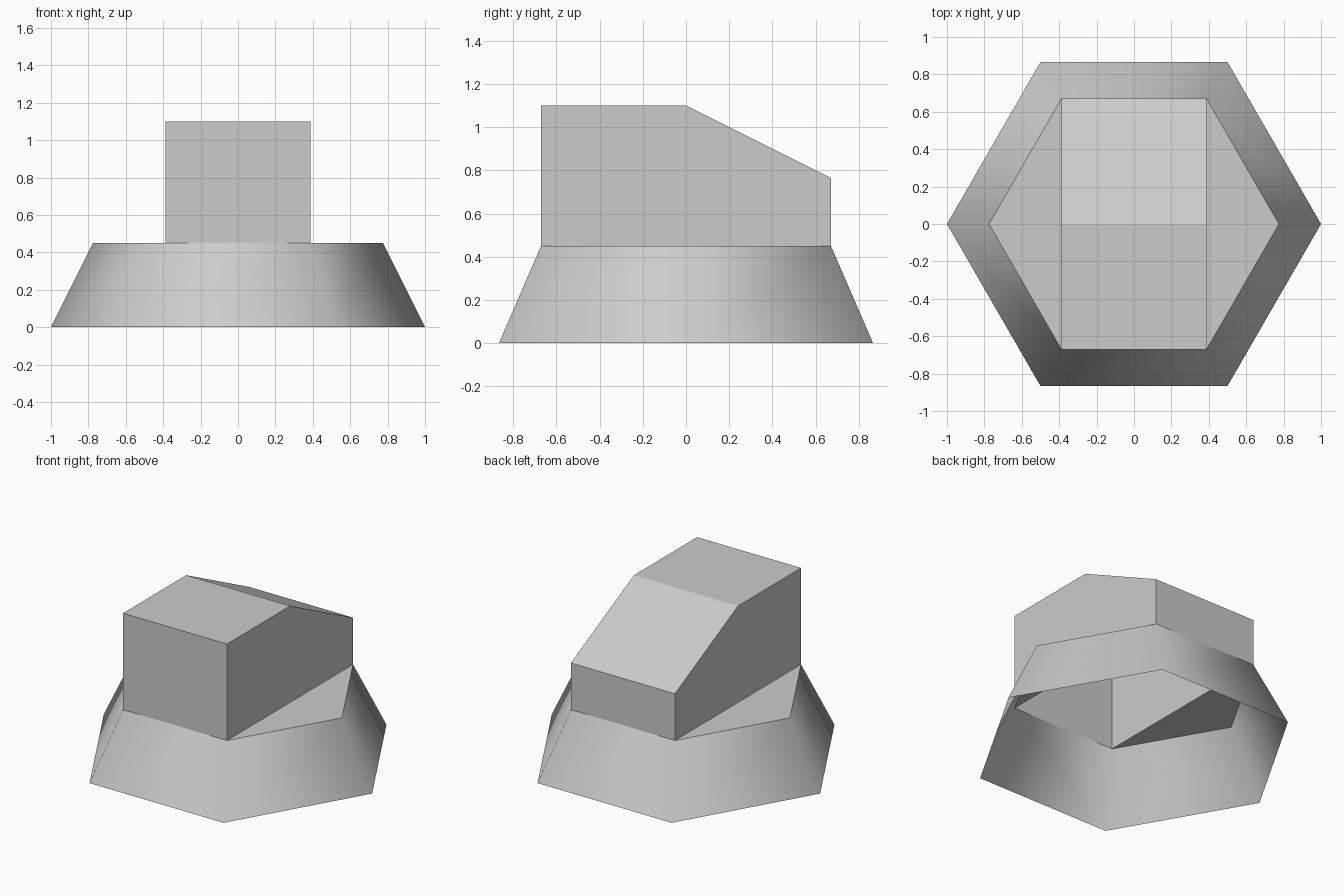
import bpy
from math import cos, sin, pi

cube = bpy.data.objects.get("Cube")
if cube:
    bpy.data.objects.remove(cube, do_unlink=True)

# One plain grey
GREY = (0.6, 0.6, 0.6, 1)
grey = bpy.data.materials.new("plain grey")
grey.use_nodes = True
grey.diffuse_color = GREY
grey.node_tree.nodes["Principled BSDF"].inputs["Base Color"].default_value = GREY

R_BASE, R_TOP, H_SKIRT = 1.0, 0.775, 0.45
H_ROOF, H_BACK = 1.1, 0.765


def hexagon(radius, z):
    return [(radius * cos(i * pi / 3), radius * sin(i * pi / 3), z) for i in range(6)]


def add_part(name, verts, faces, smooth=False):
    mesh = bpy.data.meshes.new(name)
    mesh.from_pydata(verts, [], faces)
    mesh.materials.append(grey)
    mesh.polygons.foreach_set("use_smooth", [smooth] * len(faces))
    mesh.update()
    obj = bpy.data.objects.new(name, mesh)
    bpy.context.collection.objects.link(obj)
    return obj


# Flared skirt, open below, softly shaded around its corners
add_part("skirt", hexagon(R_BASE, 0) + hexagon(R_TOP, H_SKIRT),
         [(i, (i + 1) % 6, (i + 1) % 6 + 6, i + 6) for i in range(6)], smooth=True)

# Flat triangular ledges on either side of the housing
rim = hexagon(R_TOP, H_SKIRT)
add_part("left_ledge", [rim[5], rim[0], rim[1]], [(0, 1, 2)])
add_part("right_ledge", [rim[2], rim[3], rim[4]], [(0, 1, 2)])

# Hollow housing: side profile swept across x, with no floor
half_x, half_y = rim[1][0], rim[1][1]
profile = [(-half_y, H_SKIRT), (-half_y, H_ROOF), (0, H_ROOF),
           (half_y, H_BACK), (half_y, H_SKIRT)]
n = len(profile)
verts = [(x, y, z) for x in (-half_x, half_x) for y, z in profile]
faces = [(i, i + n, i + n + 1, i + 1) for i in range(n - 1)]
faces += [tuple(range(n)), tuple(reversed(range(n, 2 * n)))]
add_part("housing", verts, faces)
